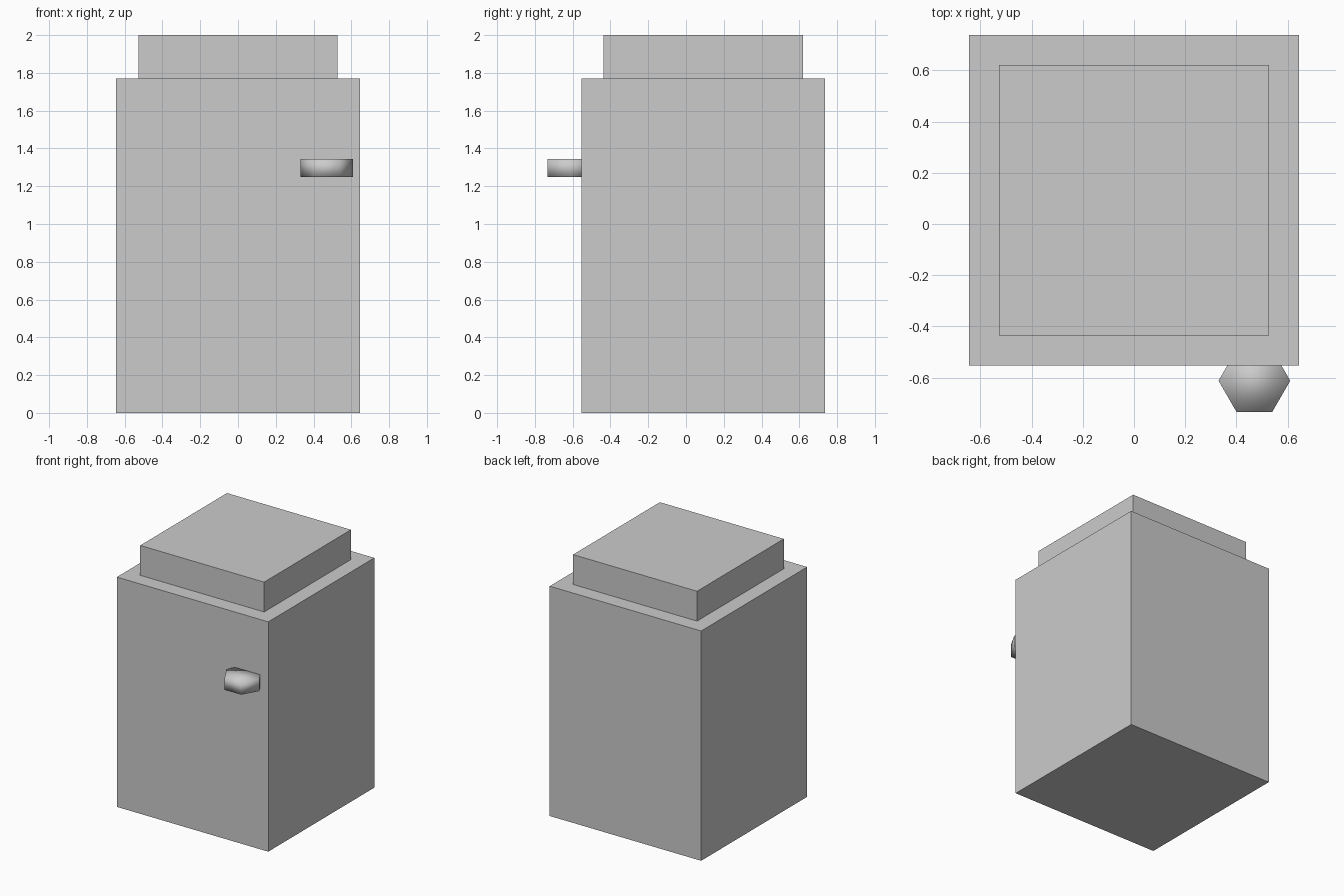
import bpy

if "Cube" in bpy.data.objects:
    bpy.data.objects.remove(bpy.data.objects["Cube"])


def box(name, x0, x1, y0, y1, z0, z1):
    bpy.ops.mesh.primitive_cube_add(
        size=1, location=((x0 + x1) / 2, (y0 + y1) / 2, (z0 + z1) / 2))
    ob = bpy.context.object
    ob.name = name
    ob.scale = (x1 - x0, y1 - y0, z1 - z0)
    bpy.ops.object.transform_apply(location=False, rotation=False, scale=True)
    return ob


# Main cabinet block
box("cabinet_body", -0.645, 0.645, -0.553, 0.737, 0, 1.77)

# Narrower raised top
box("top_block", -0.528, 0.528, -0.436, 0.62, 1.77, 2.0)

# Six-sided handle sunk part way into the front, smooth shaded
bpy.ops.mesh.primitive_cylinder_add(
    vertices=6, radius=0.14, depth=0.095, location=(0.47, -0.612, 1.297),
    rotation=(0, 0, 0.5235988))
handle = bpy.context.object
handle.name = "front_handle"
bpy.ops.object.transform_apply(location=False, rotation=True, scale=False)
bpy.ops.object.shade_smooth()
